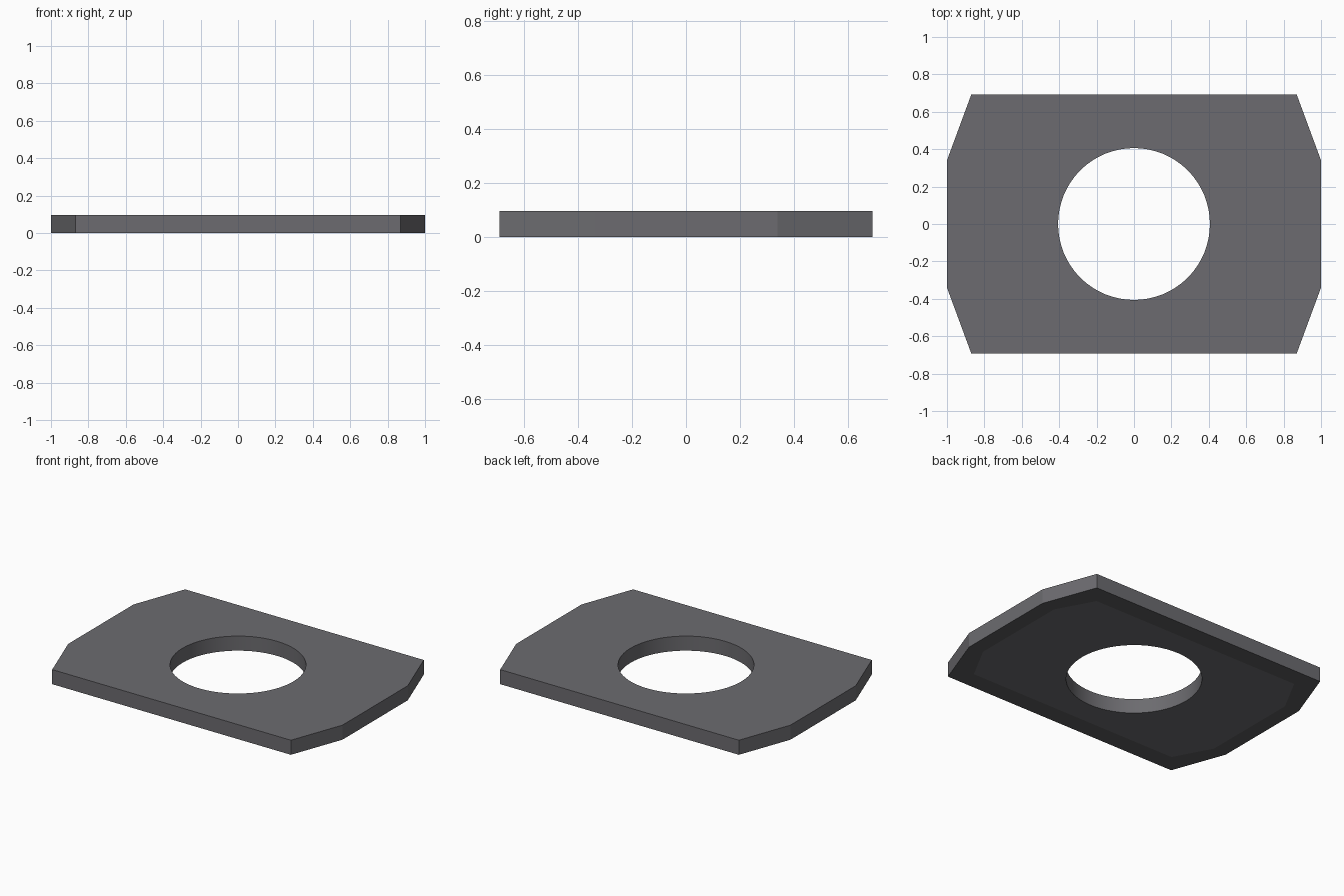
import bpy, bmesh
from math import cos, sin, pi, radians

if "Cube" in bpy.data.objects:
    bpy.data.objects.remove(bpy.data.objects["Cube"])

HEIGHT = 0.096
bm = bmesh.new()


def material(name, rgb):
    m = bpy.data.materials.new(name)
    m.diffuse_color = (*rgb, 1)
    m.use_nodes = True
    m.node_tree.nodes["Principled BSDF"].inputs["Base Color"].default_value = m.diffuse_color
    return m


def loop(points, z):
    verts = [bm.verts.new((x, y, z)) for x, y in points]
    edges = [bm.edges.new((verts[i - 1], verts[i])) for i in range(len(verts))]
    return verts, edges


def octagon(half_x, half_y, corner_x, side_y):
    quarter = [(half_x, side_y), (corner_x, half_y)]
    right_left = quarter + [(-x, y) for x, y in reversed(quarter)]
    return right_left + [(-x, -y) for x, y in right_left]


def wall(lower, upper):
    for i in range(len(lower)):
        bm.faces.new((lower[i - 1], lower[i], upper[i], upper[i - 1]))


def fill(*edge_lists):
    edges = [e for group in edge_lists for e in group]
    bmesh.ops.triangle_fill(bm, edges=edges, use_beauty=True, normal=(0, 0, 1))


outline = octagon(1.0, 0.692, 0.87, 0.34)
inner = octagon(0.9, 0.57, 0.77, 0.33)
circle = [(0.406 * cos(2 * pi * i / 64), 0.406 * sin(2 * pi * i / 64)) for i in range(64)]

# Loops of the plate, the round hole and the border line underneath
low_v, low_e = loop(outline, 0)
top_v, top_e = loop(outline, HEIGHT)
hole_low_v, hole_low_e = loop(circle, 0)
hole_top_v, hole_top_e = loop(circle, HEIGHT)
inner_v, inner_e = loop(inner, 0)

# Outer and hole walls, top face, underside panel
wall(low_v, top_v)
wall(hole_low_v, hole_top_v)
fill(top_e, hole_top_e)
fill(inner_e, hole_low_e)

# Darker border round the underside
for i in range(8):
    face = bm.faces.new((low_v[i - 1], low_v[i], inner_v[i], inner_v[i - 1]))
    face.material_index = 1

bmesh.ops.recalc_face_normals(bm, faces=bm.faces[:])
mesh = bpy.data.meshes.new("plate")
bm.to_mesh(mesh)
bm.free()
mesh.materials.append(material("dark_grey", (0.15, 0.148, 0.16)))
mesh.materials.append(material("border_grey", (0.105, 0.104, 0.11)))

plate = bpy.data.objects.new("plate", mesh)
bpy.context.collection.objects.link(plate)
bpy.context.view_layer.objects.active = plate
plate.select_set(True)
bpy.ops.object.shade_smooth_by_angle(angle=radians(15))
